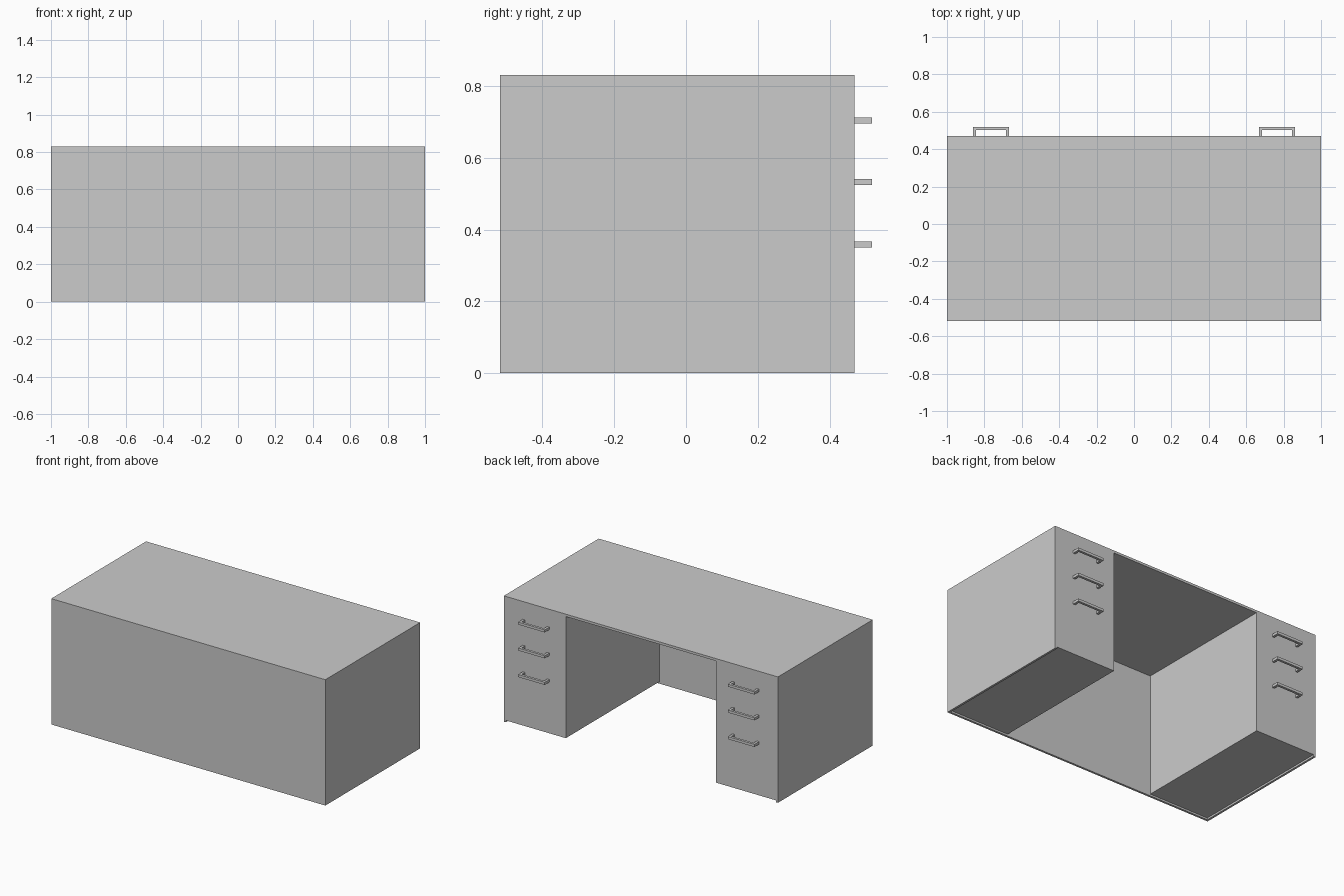
import bpy, bmesh

if "Cube" in bpy.data.objects:
    bpy.data.objects.remove(bpy.data.objects["Cube"])

FRONT, BACK = -0.518, 0.47      # closed face and drawer face of the desk
TOP, SLAB, PANEL = 0.83, 0.016, 0.014
INNER = 0.548                   # half width of the knee space
TIP = 0.518                     # outermost reach of the handles


def make_object(name, bm):
    bmesh.ops.recalc_face_normals(bm, faces=bm.faces)
    mesh = bpy.data.meshes.new(name)
    bm.to_mesh(mesh)
    bm.free()
    obj = bpy.data.objects.new(name, mesh)
    bpy.context.collection.objects.link(obj)
    return obj


def box(name, x, y, z):
    bm = bmesh.new()
    bmesh.ops.create_cube(bm, size=1)
    for v in bm.verts:
        for i, (lo, hi) in enumerate((x, y, z)):
            v.co[i] = lo if v.co[i] < 0 else hi
    return make_object(name, bm)


def handle(name, cx, cz, half=0.097, bar=0.016, h=0.017):
    # U-shaped outline in plan, extruded upwards
    inner = half - bar
    outline = [(-half, BACK), (-half, TIP), (half, TIP), (half, BACK),
               (inner, BACK), (inner, TIP - bar), (-inner, TIP - bar), (-inner, BACK)]
    bm = bmesh.new()
    face = bm.faces.new([bm.verts.new((cx + px, py, cz - h / 2)) for px, py in outline])
    ext = bmesh.ops.extrude_face_region(bm, geom=[face])
    verts = [g for g in ext["geom"] if isinstance(g, bmesh.types.BMVert)]
    bmesh.ops.translate(bm, verts=verts, vec=(0, 0, h))
    return make_object(name, bm)


# Desk top and full-height front panel
box("desk_top", (-1, 1), (FRONT, BACK), (TOP - SLAB, TOP))
box("front_panel", (-1, 1), (FRONT, FRONT + PANEL), (0, TOP - SLAB))

# Side panels, drawer pedestals and handles on both sides
for label, s in (("left", -1), ("right", 1)):
    box(label + "_side_panel", sorted((s, s * (1 - PANEL))),
        (FRONT + PANEL, BACK), (0, TOP - SLAB))
    box(label + "_drawer_pedestal", sorted((s * INNER, s * (1 - PANEL))),
        (FRONT + PANEL, BACK), (0.012, TOP - SLAB))
    for i, z in enumerate((0.704, 0.533, 0.358)):
        handle(f"{label}_drawer_handle_{i + 1}", s * 0.765, z)
